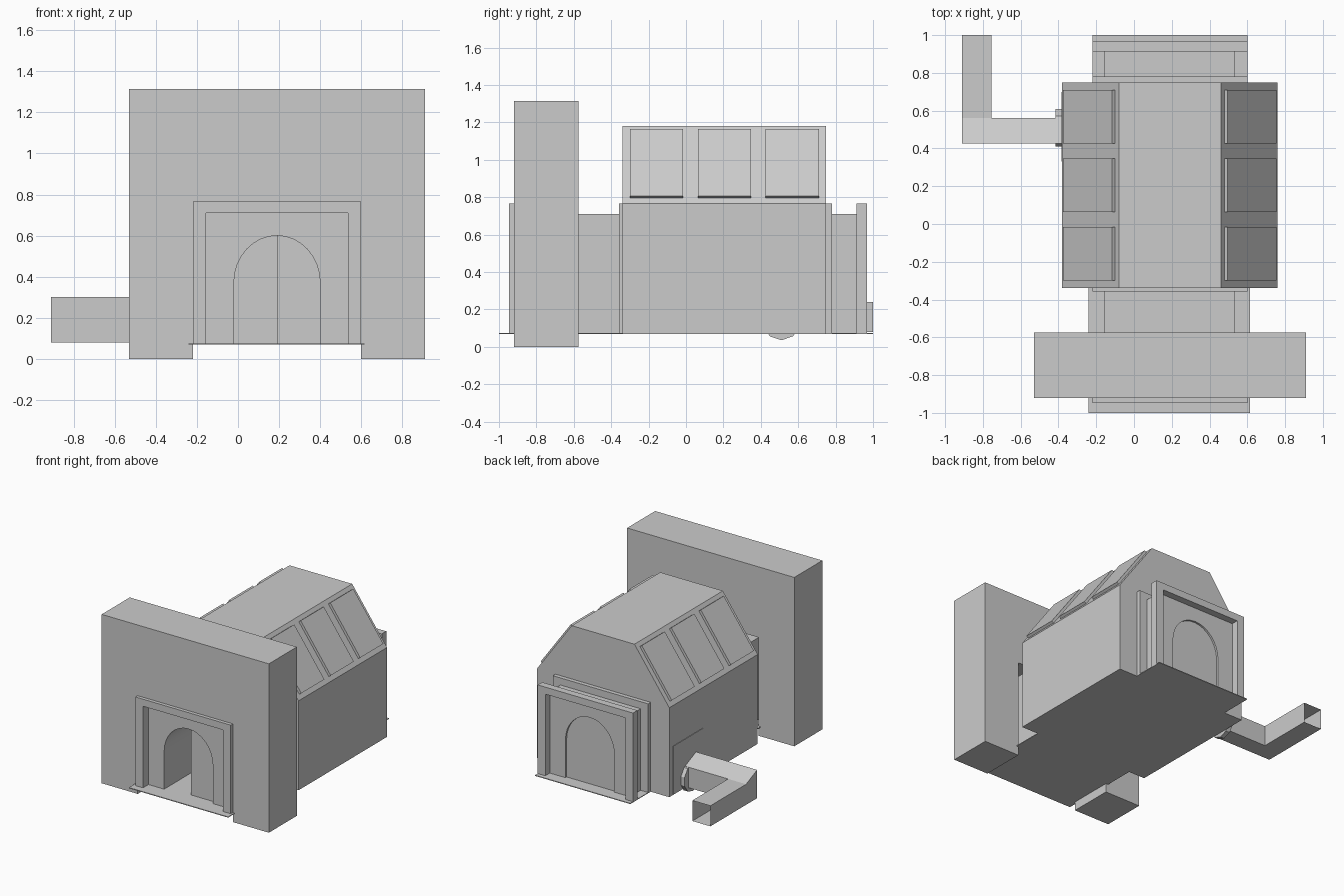
import bpy, bmesh, math

if "Cube" in bpy.data.objects:
    bpy.data.objects.remove(bpy.data.objects["Cube"])

CX = 0.19      # symmetry axis of the chamber
FLOOR = 0.075


def prism(name, pts, a, b, axis='Y', caps=True, smooth=False):
    """Extrude a 2D profile (x,z for Y / y,z for X / x,y for Z) from a to b."""
    place = {'Y': lambda p, t: (p[0], t, p[1]),
             'X': lambda p, t: (t, p[0], p[1]),
             'Z': lambda p, t: (p[0], p[1], t)}[axis]
    bm = bmesh.new()
    r0 = [bm.verts.new(place(p, a)) for p in pts]
    r1 = [bm.verts.new(place(p, b)) for p in pts]
    n = len(pts)
    for i in range(n):
        j = (i + 1) % n
        bm.faces.new((r0[i], r0[j], r1[j], r1[i]))
    if caps:
        bm.faces.new(r0[::-1])
        bm.faces.new(r1)
    bmesh.ops.recalc_face_normals(bm, faces=bm.faces)
    me = bpy.data.meshes.new(name)
    bm.to_mesh(me)
    bm.free()
    ob = bpy.data.objects.new(name, me)
    bpy.context.collection.objects.link(ob)
    if smooth:
        bpy.ops.object.select_all(action='DESELECT')
        ob.select_set(True)
        bpy.context.view_layer.objects.active = ob
        bpy.ops.object.shade_smooth_by_angle(angle=math.radians(30))
    return ob


def rect(x0, x1, z0, z1):
    return [(x0, z0), (x1, z0), (x1, z1), (x0, z1)]


def arch(z0=FLOOR, half=0.21, spring=0.37, top=0.60, start=180, end=0, n=16):
    """Arch outline from left foot to right foot (or part of it)."""
    pts = []
    for i in range(n + 1):
        t = math.radians(start + (end - start) * i / n)
        pts.append((CX + half * math.cos(t), spring + (top - spring) * math.sin(t)))
    return [(pts[0][0], z0)] + pts + [(pts[-1][0], z0)]


def portal(x0, x1, top, ix0, ix1, itop, z0, y0, y1, name):
    """Upside-down U frame."""
    return prism(name, [(x0, z0), (ix0, z0), (ix0, itop), (ix1, itop), (ix1, z0),
                        (x1, z0), (x1, top), (x0, top)], y0, y1)


# Front wall standing on the ground, notched for the passage
portal(-0.53, 0.91, 1.315, -0.22, 0.60, 0.765, 0.0, -0.92, -0.575, "front_wall")

# Thin floor plate with wide chamber and two tongues
prism("floor_plate", [(-0.24, -1), (0.615, -1), (0.615, -0.34), (0.76, -0.34),
                      (0.76, 0.748), (0.60, 0.748), (0.60, 1), (-0.22, 1),
                      (-0.22, 0.748), (-0.38, 0.748), (-0.38, -0.34), (-0.24, -0.34)],
      0.069, FLOOR, 'Z')

# Chamber shell: vertical sides, sloped roof, flat top
outer = [(0.76, FLOOR), (0.76, 0.765), (0.46, 1.18), (-0.08, 1.18), (-0.38, 0.765), (-0.38, FLOOR)]
inner = [(-0.36, FLOOR), (-0.36, 0.758), (-0.07, 1.16), (0.45, 1.16), (0.74, 0.758), (0.74, FLOOR)]
prism("chamber_shell", outer + inner, -0.34, 0.748)
prism("chamber_front_wall", inner + arch()[::-1], -0.34, -0.32, smooth=True)
prism("chamber_back_wall", inner, 0.728, 0.748)

# Arched passages at both ends
passage = [(-0.155, FLOOR)] + arch() + [(0.535, FLOOR), (0.535, 0.71), (-0.155, 0.71)]
prism("front_passage", passage, -0.88, -0.34, smooth=True)
prism("back_passage", passage, 0.748, 0.912, smooth=True)

# Square frames around the passages
for name, y0, y1 in (("front_outer_frame", -0.947, -0.88), ("front_inner_frame", -0.358, -0.34),
                     ("back_inner_frame", 0.748, 0.78), ("back_outer_frame", 0.912, 0.967)):
    portal(-0.22, 0.60, 0.765, -0.155, 0.535, 0.71, FLOOR, y0, y1, name)

# Doors: half leaf at the front, closed at the back
prism("front_door_leaf", [(CX, FLOOR)] + arch(start=90, n=8)[1:], -0.85, -0.82)
prism("back_door", arch(), 0.87, 0.897)

# Raised roof panels, mirrored on both slopes
slab = [(0.738, 0.795), (0.755, 0.807), (0.496, 1.165), (0.479, 1.153)]
for side in ("right", "left"):
    prof = slab if side == "right" else [(2 * CX - x, z) for x, z in slab]
    for i in range(3):
        y0 = -0.30 + 0.363 * i
        prism(f"roof_panel_{side}_{i + 1}", prof, y0, y0 + 0.284)

# Side duct: hatch, round flange, sloped box and open-ended channel
prism("duct_hatch", rect(0.33, 0.70, FLOOR, 0.45), -0.384, -0.37, 'X')
flange = [(0.51 + 0.105 * math.cos(math.tau * (i + 0.5) / 10),
           0.145 + 0.11 * math.sin(math.tau * (i + 0.5) / 10)) for i in range(10)]
prism("duct_flange", flange, -0.415, -0.38, 'X')
prism("duct_box", [(0.425, 0.08), (0.56, 0.08), (0.56, 0.24), (0.425, 0.30)], -0.91, -0.38, 'X')
prism("duct_channel", rect(-0.91, -0.755, 0.08, 0.24), 0.56, 1.0, caps=False)
